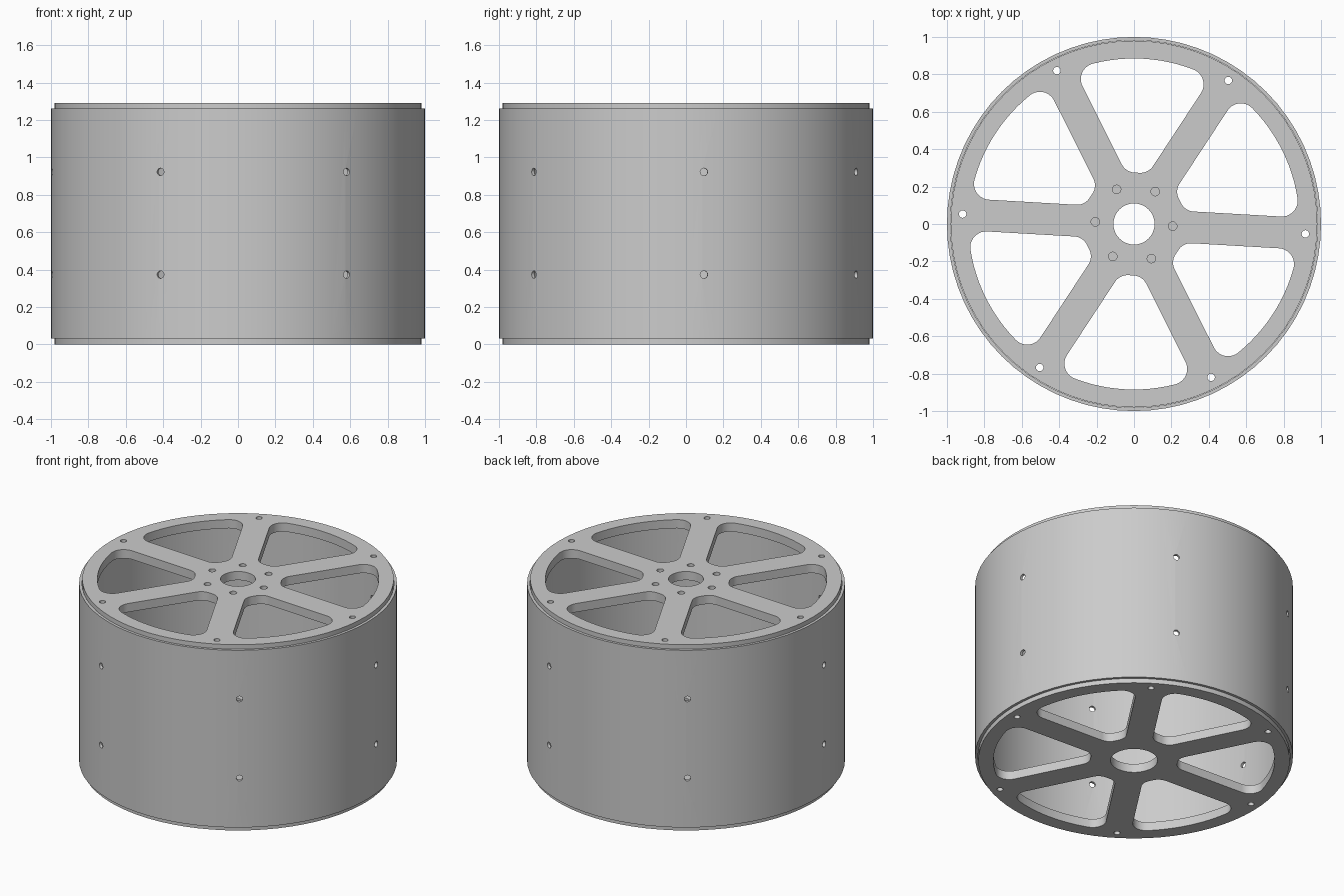
import bpy, bmesh
from math import sin, cos, asin, radians, pi, tau
from mathutils import Matrix, Vector

if "Cube" in bpy.data.objects:
    bpy.data.objects.remove(bpy.data.objects["Cube"])

HEIGHT, PLATE, LIP = 1.29, 0.06, 0.03
OUTER, INNER = 1.0, 0.982
SPOKE = radians(-3.3)      # direction of the first spoke
SIDE_HOLE = radians(5.5)   # direction of the first hole in the drum wall
SIXTH = tau / 6

grey = bpy.data.materials.new("light_grey")
grey.use_nodes = True
grey.diffuse_color = (0.6, 0.6, 0.6, 1)
grey.node_tree.nodes["Principled BSDF"].inputs["Base Color"].default_value = (0.6, 0.6, 0.6, 1)


def polar(r, a):
    return Vector((r * cos(a), r * sin(a)))


def arc(centre, r, start, end, steps):
    return [centre + polar(r, start + (end - start) * i / steps) for i in range(steps + 1)]


def circle(centre, r, steps):
    return arc(centre, r, 0, tau, steps)[:-1]


def window(mid):
    """Rounded opening between two parallel-sided spokes, centred on direction mid."""
    half, hub, rim, f_in, f_out = 0.085, 0.275, 0.885, 0.08, 0.085
    a_out = SIXTH / 2 - asin((half + f_out) / (rim - f_out))
    a_in = SIXTH / 2 - asin((half + f_in) / (hub + f_in))
    side = SIXTH / 2 + pi / 2          # outward normal of the left edge
    pts = arc(Vector((0, 0)), rim, -a_out, a_out, 12)
    pts += arc(polar(rim - f_out, a_out), f_out, a_out, side, 10)[1:]
    pts += arc(polar(hub + f_in, a_in), f_in, side, pi + a_in, 8)
    pts += arc(polar(hub + f_in, -a_in), f_in, pi - a_in, tau - side, 8)
    pts += arc(polar(rim - f_out, -a_out), f_out, -side, -a_out, 10)[:-1]
    turn = Matrix.Rotation(mid, 2)
    return [turn @ p for p in pts]


def finish(obj):
    obj.data.materials.clear()
    obj.data.materials.append(grey)
    bpy.ops.object.select_all(action="DESELECT")
    obj.select_set(True)
    bpy.context.view_layer.objects.active = obj
    bpy.ops.object.shade_smooth_by_angle(angle=radians(30))


def add_mesh(name, bm):
    mesh = bpy.data.meshes.new(name)
    bm.to_mesh(mesh)
    bm.free()
    obj = bpy.data.objects.new(name, mesh)
    bpy.context.collection.objects.link(obj)
    return obj


def bake(obj):
    graph = bpy.context.evaluated_depsgraph_get()
    return bpy.data.meshes.new_from_object(obj.evaluated_get(graph))


def spoked_plate(name, z, bore, bolts):
    """Flat disc cut by six windows, rim holes, a bore and optional hub bolt holes."""
    outlines = [circle(Vector((0, 0)), 0.98, 72), circle(Vector((0, 0)), bore, 40)]
    for k in range(6):
        a = SPOKE + k * SIXTH
        outlines.append(window(a + SIXTH / 2))
        outlines.append(circle(polar(0.918, a), 0.02, 16))
        if bolts:
            outlines.append(circle(polar(0.207, a), 0.023, 16))
    curve = bpy.data.curves.new(name + "_outline", "CURVE")
    curve.dimensions, curve.fill_mode, curve.extrude = "2D", "BOTH", PLATE / 2
    for pts in outlines:
        spline = curve.splines.new("POLY")
        spline.points.add(len(pts) - 1)
        for point, p in zip(spline.points, pts):
            point.co = (p.x, p.y, 0, 1)
        spline.use_cyclic_u = True
    helper = bpy.data.objects.new(name + "_outline", curve)
    bpy.context.collection.objects.link(helper)
    bm = bmesh.new()
    bm.from_mesh(bake(helper))
    bpy.data.objects.remove(helper)
    bmesh.ops.remove_doubles(bm, verts=bm.verts, dist=0.0002)
    bmesh.ops.recalc_face_normals(bm, faces=bm.faces)
    bmesh.ops.translate(bm, verts=bm.verts, vec=(0, 0, z))
    finish(add_mesh(name, bm))


# Drum wall: a thin open tube
bm = bmesh.new()
section = [(OUTER, LIP), (OUTER, HEIGHT - LIP), (INNER, HEIGHT - LIP), (INNER, LIP)]
loop = [bm.verts.new((r, 0, z)) for r, z in section]
edges = [bm.edges.new((loop[i], loop[(i + 1) % 4])) for i in range(4)]
bmesh.ops.spin(bm, geom=loop + edges, axis=(0, 0, 1), cent=(0, 0, 0),
               angle=tau, steps=72, use_merge=True)
bmesh.ops.remove_doubles(bm, verts=bm.verts, dist=0.0001)
bmesh.ops.recalc_face_normals(bm, faces=bm.faces)
drum = add_mesh("drum_wall", bm)

# Radial fixing holes through the drum wall
bm = bmesh.new()
for k in range(6):
    for z in (0.373, 0.922):
        place = (Matrix.Rotation(SIDE_HOLE + k * SIXTH, 4, "Z")
                 @ Matrix.Translation((0.99, 0, z)) @ Matrix.Rotation(pi / 2, 4, "Y"))
        bmesh.ops.create_cone(bm, cap_ends=True, segments=16, radius1=0.02,
                              radius2=0.02, depth=0.1, matrix=place)
cutter = add_mesh("hole_cutter", bm)
cutter.hide_render = True
cut = drum.modifiers.new("holes", "BOOLEAN")
cut.operation, cut.solver, cut.object = "DIFFERENCE", "EXACT", cutter
drum_mesh = bake(drum)
drum.modifiers.clear()
drum.data = drum_mesh
bpy.data.objects.remove(cutter)
finish(drum)

# End plates
spoked_plate("bottom_plate", PLATE / 2, 0.148, False)
spoked_plate("top_plate", HEIGHT - PLATE / 2, 0.11, True)
